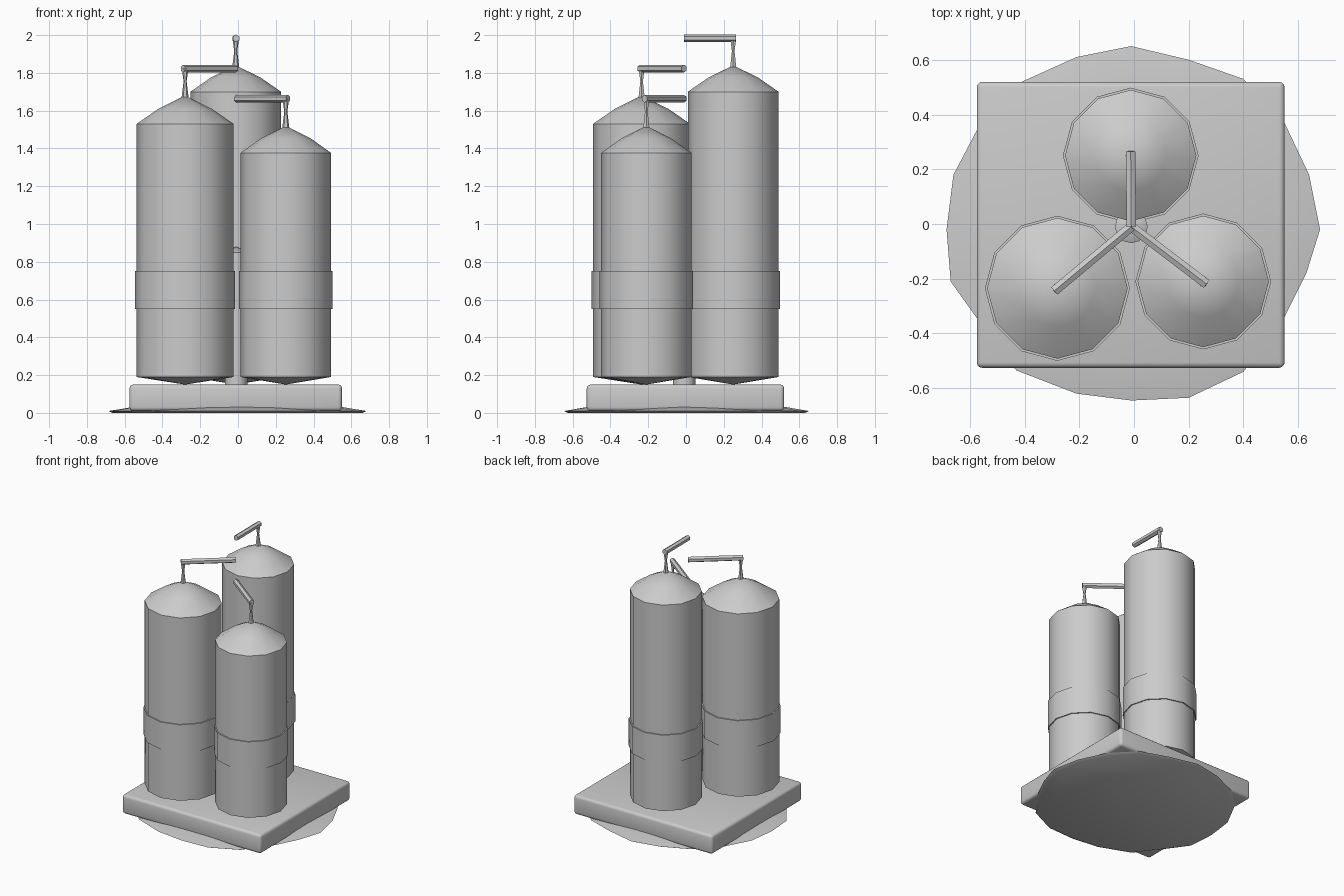
import bpy, bmesh
from math import radians, sin, cos, pi
from mathutils import Vector

cube = bpy.data.objects.get("Cube")
if cube:
    bpy.data.objects.remove(cube, do_unlink=True)

metal = bpy.data.materials.new("grey_metal")
metal.use_nodes = True
grey = (0.6, 0.6, 0.6, 1)
metal.diffuse_color = grey
metal.node_tree.nodes["Principled BSDF"].inputs["Base Color"].default_value = grey


def finish(name, bm, smooth_angle=40):
    """Turn a bmesh into a shaded object with the shared material."""
    bmesh.ops.recalc_face_normals(bm, faces=bm.faces)
    mesh = bpy.data.meshes.new(name)
    bm.to_mesh(mesh)
    bm.free()
    mesh.materials.append(metal)
    mesh.shade_smooth()
    mesh.set_sharp_from_angle(angle=radians(smooth_angle))
    obj = bpy.data.objects.new(name, mesh)
    bpy.context.collection.objects.link(obj)
    return obj


def lathe(name, centre, profile, sides=12, closed=False):
    """Spin (radius, z) points round a vertical axis; zero radius is a tip."""
    bm = bmesh.new()
    rings = []
    for r, z in profile:
        count = sides if r > 0 else 1
        rings.append([bm.verts.new((centre[0] + r * cos(2 * pi * i / sides),
                                    centre[1] + r * sin(2 * pi * i / sides), z))
                      for i in range(count)])
    pairs = list(zip(rings, rings[1:]))
    if closed:
        pairs.append((rings[-1], rings[0]))
    for a, b in pairs:
        for i in range(sides):
            j = (i + 1) % sides
            quad = [a[i % len(a)], a[j % len(a)], b[j % len(b)], b[i % len(b)]]
            bm.faces.new(list(dict.fromkeys(quad)))
    return finish(name, bm)


def arm(name, start, end, radius, sides=6):
    """Straight faceted pipe between two points."""
    start, end = Vector(start), Vector(end)
    axis = end - start
    bm = bmesh.new()
    bmesh.ops.create_cone(bm, cap_ends=True, segments=sides, radius1=radius,
                          radius2=radius, depth=axis.length)
    turn = axis.to_track_quat('Z', 'Y').to_matrix().to_4x4()
    bmesh.ops.transform(bm, matrix=turn, verts=bm.verts)
    bmesh.ops.translate(bm, vec=(start + end) / 2, verts=bm.verts)
    return finish(name, bm, 20)


# Three tanks, each with a band, a pinched riser and an arm to the middle
tanks = {
    "right": ((-0.28, -0.235), 0.257, 1.53, 1.68),
    "left": ((0.253, -0.21), 0.24, 1.376, 1.52),
    "back": ((-0.012, 0.25), 0.24, 1.70, 1.84),
}
for side, (c, r, shoulder, tip) in tanks.items():
    mid = (shoulder + tip) / 2
    lathe(side + "_tank", c, [(0, 0.15), (r, 0.19), (r, shoulder),
                              (r * 0.55, mid + 0.005), (0, tip)])
    lathe(side + "_band", c, [(r - 0.01, 0.55), (r + 0.008, 0.55),
                              (r + 0.008, 0.75), (r - 0.01, 0.75)], closed=True)
    top = tip + 0.143
    lathe(side + "_riser", c, [(0, tip - 0.02), (0.02, tip - 0.02),
                               (0.008, tip + 0.075), (0.018, top), (0, top)], 6)
    hub = Vector((-0.01, -0.01, top))
    outer = Vector((*c, top))
    outer += (outer - hub).normalized() * 0.015
    arm(side + "_arm", outer, hub, 0.02)

# Post hidden between the tanks
lathe("centre_post", (-0.01, -0.01), [(0, 0.15), (0.06, 0.15), (0.06, 0.85), (0, 0.88)])

# Square slab with rounded edges
bm = bmesh.new()
bmesh.ops.create_cube(bm, size=1)
bmesh.ops.scale(bm, vec=(1.125, 1.045, 0.14), verts=bm.verts)
bmesh.ops.translate(bm, vec=(-0.012, -0.003, 0.08), verts=bm.verts)
bmesh.ops.bevel(bm, geom=bm.edges[:], offset=0.02, segments=3, profile=0.5, affect='EDGES')
finish("base_slab", bm)

# Low uneven mound of ground under the slab
rim = [(0.68, -0.02), (0.64, 0.18), (0.55, 0.37), (0.4, 0.53), (0.2, 0.6),
       (-0.01, 0.65), (-0.21, 0.61), (-0.41, 0.52), (-0.56, 0.37), (-0.66, 0.18),
       (-0.685, -0.02), (-0.67, -0.21), (-0.57, -0.35), (-0.43, -0.535), (-0.21, -0.62),
       (-0.01, -0.645), (0.2, -0.635), (0.4, -0.54), (0.55, -0.34), (0.63, -0.18)]
bm = bmesh.new()
levels = [(0.97, 0), (1, 0.01), (0.82, 0.03)]
rings = [[bm.verts.new((x * s, y * s, z)) for x, y in rim] for s, z in levels]
for a, b in zip(rings, rings[1:]):
    for i in range(len(rim)):
        j = (i + 1) % len(rim)
        bm.faces.new((a[i], a[j], b[j], b[i]))
bm.faces.new(rings[0])
bm.faces.new(rings[-1])
finish("ground_mound", bm)
